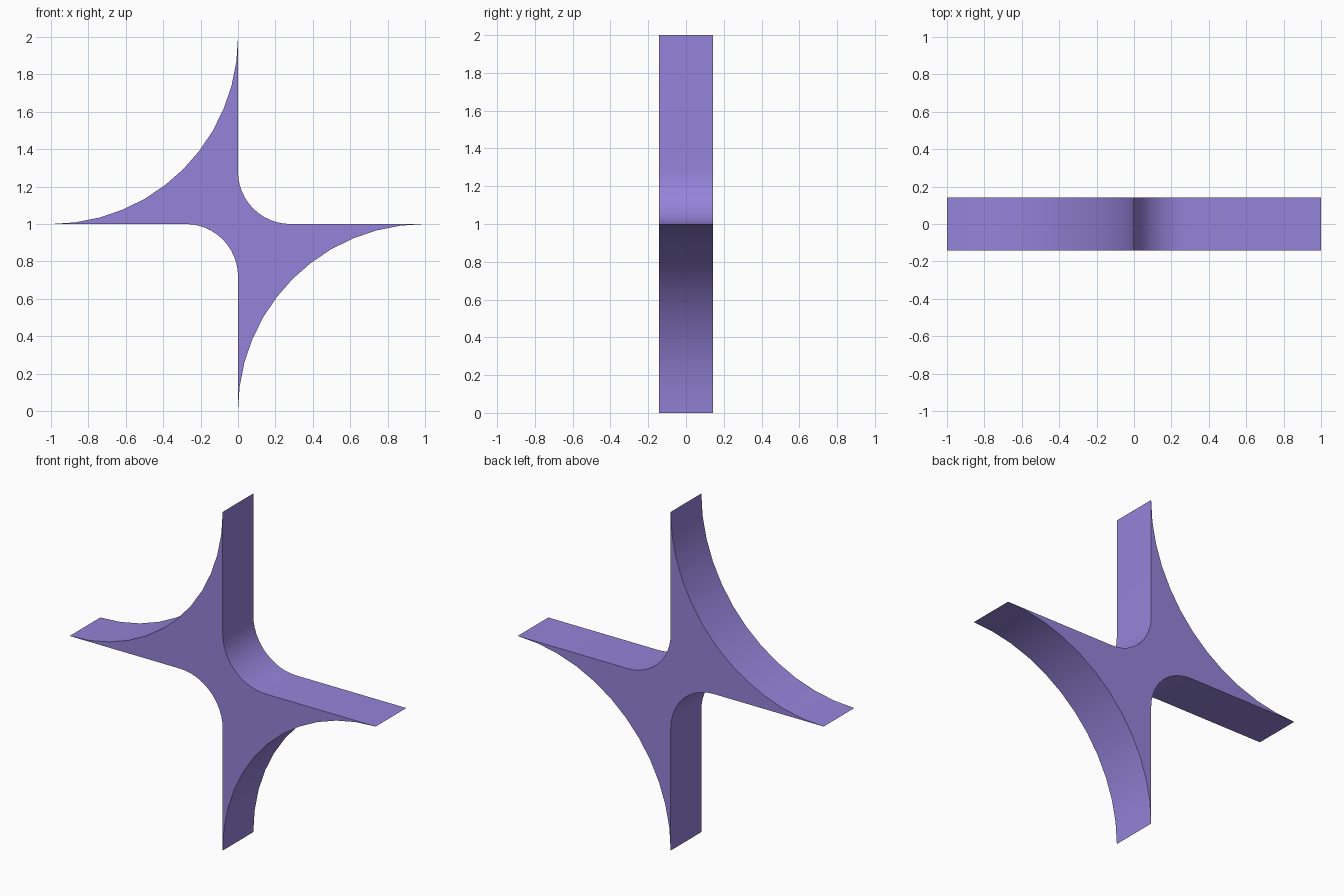
import bpy, bmesh
from math import sin, cos, radians

if "Cube" in bpy.data.objects:
    bpy.data.objects.remove(bpy.data.objects["Cube"])

DEPTH = 0.143   # half thickness
FILLET = 0.28


def arc(cx, cz, r, a0, a1, n):
    return [(cx + r * cos(radians(a0 + (a1 - a0) * i / n)),
             cz + r * sin(radians(a0 + (a1 - a0) * i / n))) for i in range(n + 1)]


# Half outline: big concave arc from left tip to top tip, then inner fillet
half = arc(-1, 1, 1, -90, 0, 12) + arc(FILLET, FILLET, FILLET, 180, 270, 12)
# Other half is the same outline turned 180 degrees
outline = half + [(-x, -z) for x, z in half]

# Extrude the star profile through its thickness
bm = bmesh.new()
face = bm.faces.new([bm.verts.new((x, -DEPTH, z + 1)) for x, z in outline])
ext = bmesh.ops.extrude_face_region(bm, geom=[face], use_keep_orig=True)
moved = [g for g in ext["geom"] if isinstance(g, bmesh.types.BMVert)]
bmesh.ops.translate(bm, verts=moved, vec=(0, 2 * DEPTH, 0))
bmesh.ops.recalc_face_normals(bm, faces=bm.faces[:])
mesh = bpy.data.meshes.new("four_point_star")
bm.to_mesh(mesh)
bm.free()

star = bpy.data.objects.new("four_point_star", mesh)
bpy.context.collection.objects.link(star)

# Purple colour
mat = bpy.data.materials.new("purple")
mat.diffuse_color = (0.30, 0.23, 0.70, 1)
mat.use_nodes = True
mat.node_tree.nodes["Principled BSDF"].inputs["Base Color"].default_value = mat.diffuse_color
mesh.materials.append(mat)

# Smooth arcs, sharp rims
bpy.context.view_layer.objects.active = star
star.select_set(True)
bpy.ops.object.shade_smooth_by_angle(angle=radians(30))
